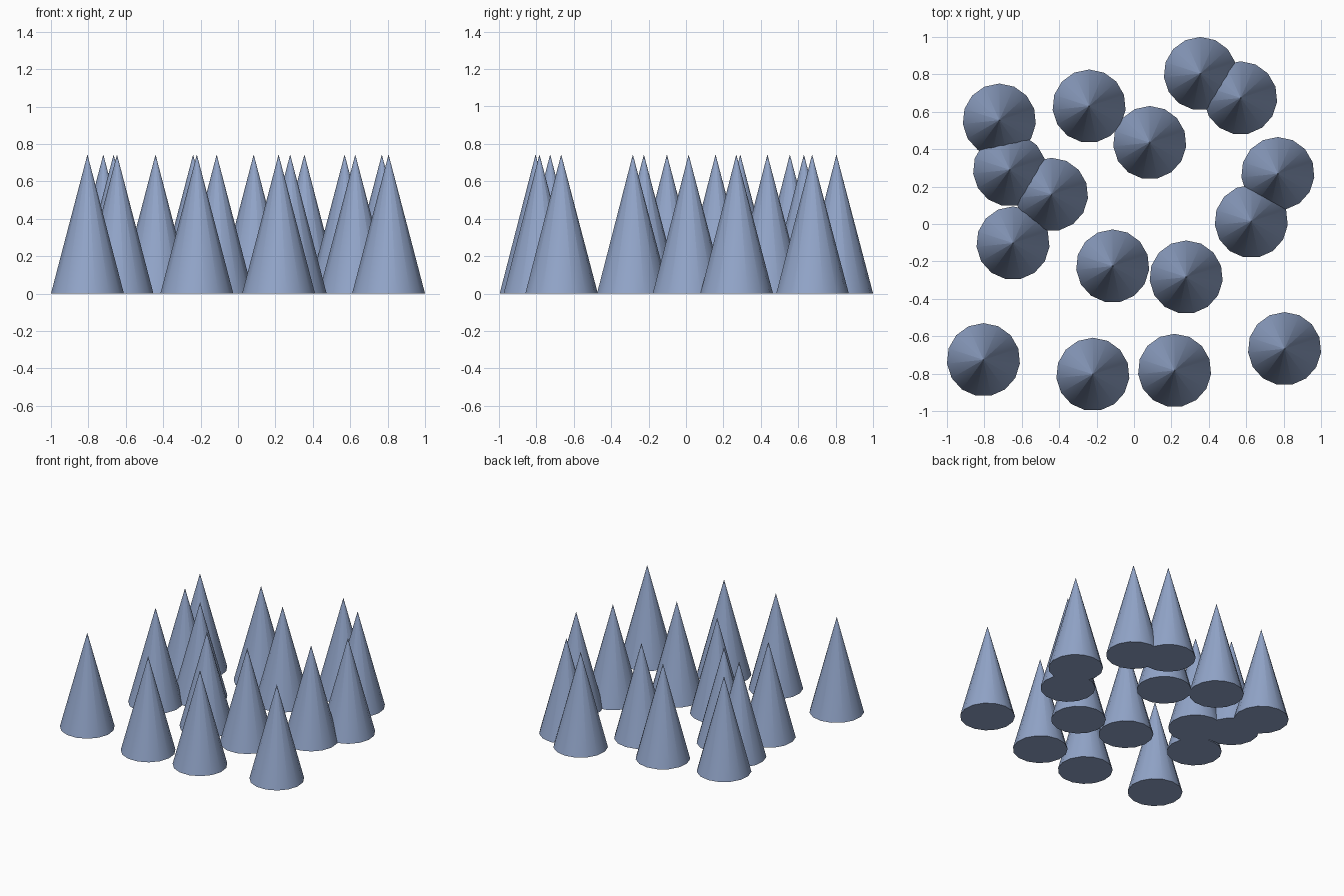
import bpy, math

if "Cube" in bpy.data.objects:
    bpy.data.objects.remove(bpy.data.objects["Cube"])

SIDES = 15
RADIUS = 0.196
HEIGHT = 0.742

# ground positions of the cones, front to back
SPOTS = [(-0.22, -0.804), (0.217, -0.783), (-0.805, -0.726), (0.805, -0.667),
         (0.279, -0.284), (-0.114, -0.225), (-0.647, -0.102), (0.627, 0.014),
         (-0.441, 0.158), (0.769, 0.269), (-0.665, 0.29), (0.084, 0.435),
         (-0.72, 0.555), (-0.24, 0.63), (0.57, 0.674), (0.355, 0.804)]

blue = bpy.data.materials.new("slate_blue")
blue.diffuse_color = (0.29, 0.38, 0.59, 1)
blue.use_nodes = True
blue.node_tree.nodes["Principled BSDF"].inputs["Base Color"].default_value = blue.diffuse_color

# scattered cones, all the same size; a pinpoint tip face keeps the sides evenly shaded
for i, (x, y) in enumerate(SPOTS, 1):
    bpy.ops.mesh.primitive_cone_add(vertices=SIDES, radius1=RADIUS, radius2=0.0005,
                                    depth=HEIGHT, location=(x, y, HEIGHT / 2))
    cone = bpy.context.object
    cone.name = f"cone_{i:02d}"
    cone.data.materials.append(blue)
    bpy.ops.object.shade_smooth_by_angle(angle=math.radians(40))
